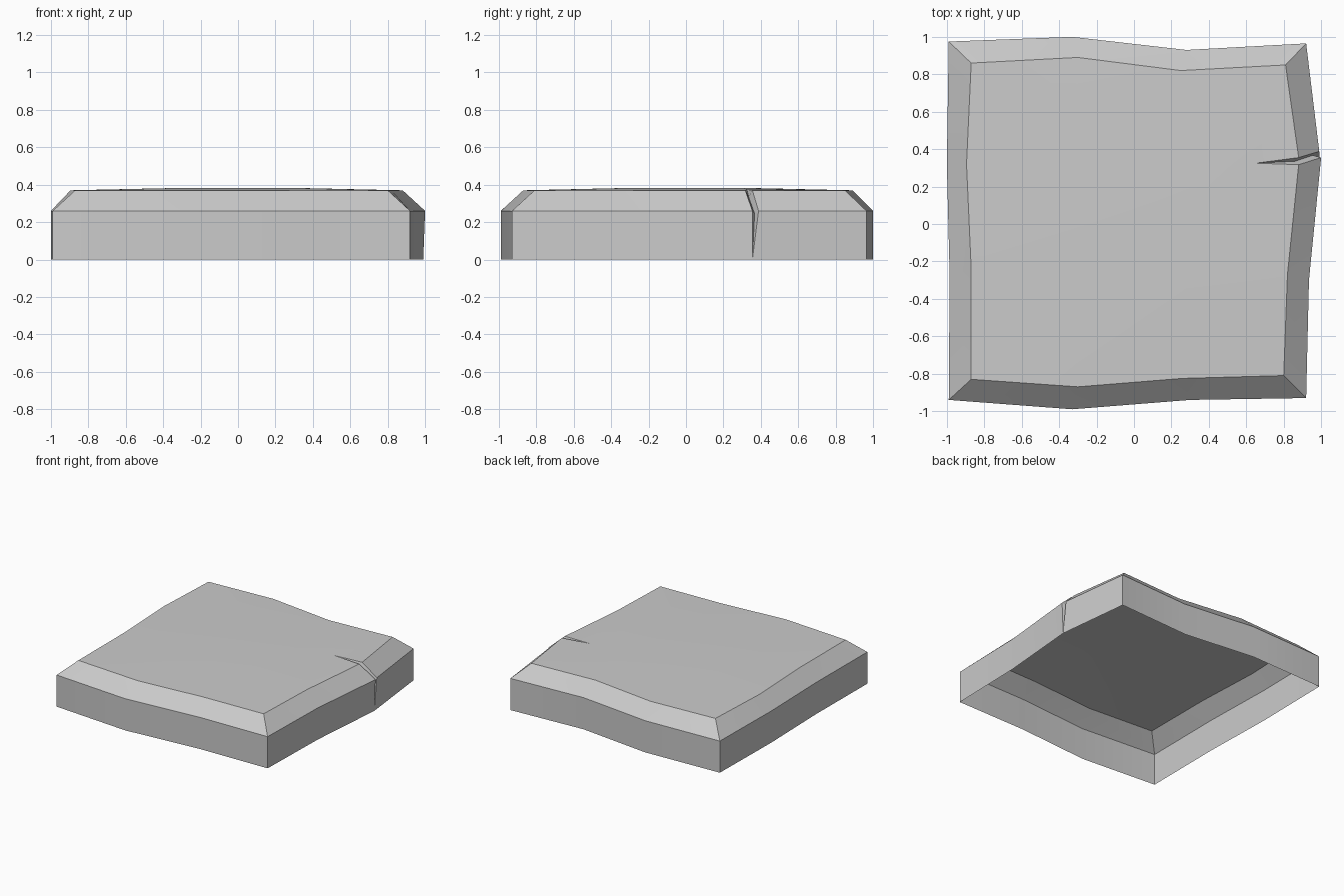
import bpy
import bmesh
import math

cube = bpy.data.objects.get("Cube")
if cube:
    bpy.data.objects.remove(cube, do_unlink=True)

SHOULDER, RIM, CROWN = 0.26, 0.37, 0.383

# Uneven outline, counter-clockwise from the front right-hand corner.
# The two neighbouring points at indices 5 and 6 are the lips of the crack.
outer = [(-0.99, -0.94), (-0.33, -0.99), (0.3, -0.94), (0.92, -0.93),
         (0.935, -0.3), (1.0, 0.355), (0.99, 0.388), (0.92, 0.965),
         (0.28, 0.93), (-0.33, 1.0), (-0.99, 0.975), (-1.0, 0.32), (-0.985, -0.28)]
inner = [(-0.87, -0.83), (-0.3, -0.87), (0.26, -0.825), (0.8, -0.81),
         (0.82, -0.27), (0.88, 0.317), (0.88, 0.355), (0.81, 0.85),
         (0.25, 0.82), (-0.3, 0.89), (-0.87, 0.86), (-0.895, 0.32), (-0.87, -0.24)]
LIP_A, LIP_B = 5, 6

bm = bmesh.new()


def ring(points, z):
    return [bm.verts.new((x, y, z)) for x, y in points]


base, shoulder, rim = ring(outer, 0), ring(outer, SHOULDER), ring(inner, RIM)
# The crack closes at the bottom edge
base[LIP_A].co = (0.99, 0.355, 0)
bm.verts.remove(base[LIP_B])
base[LIP_B] = base[LIP_A]

# Upright sides and sloping edge, left open at the crack
count = len(outer)
for i in range(count):
    if i == LIP_A:
        continue
    j = (i + 1) % count
    for low, high in ((base, shoulder), (shoulder, rim)):
        bm.faces.new((low[i], low[j], high[j], high[i]))

# Slightly crowned top
sw, se, ne, nw = ring([(-0.3, -0.3), (0.28, -0.29), (0.3, 0.3), (-0.3, 0.32)], CROWN)
tip = bm.verts.new((0.65, 0.325, 0.375))
r = rim
for face in ((r[0], r[1], sw, r[12]), (r[1], r[2], se, sw), (r[2], r[3], r[4], se),
             (se, r[4], r[LIP_A], tip, ne), (ne, tip, r[LIP_B], r[7], r[8]),
             (nw, ne, r[8], r[9]), (r[11], nw, r[9], r[10]),
             (r[12], sw, nw, r[11]), (sw, se, ne, nw)):
    bm.faces.new(face)

# V-shaped crack walls meeting at a sunken valley
valley_top = bm.verts.new((0.86, 0.335, 0.335))
valley_side = bm.verts.new((0.955, 0.367, 0.245))
for lip, flip in ((LIP_A, False), (LIP_B, True)):
    for face in ((tip, rim[lip], valley_top),
                 (rim[lip], shoulder[lip], valley_side, valley_top),
                 (shoulder[lip], base[lip], valley_side)):
        bm.faces.new(face[::-1] if flip else face)

mesh = bpy.data.meshes.new("stone_slab")
bm.to_mesh(mesh)
bm.free()
slab = bpy.data.objects.new("stone_slab", mesh)
bpy.context.collection.objects.link(slab)

# Plain grey stone
stone = bpy.data.materials.new("grey_stone")
stone.use_nodes = True
colour = (0.6, 0.6, 0.6, 1)
stone.diffuse_color = colour
stone.node_tree.nodes["Principled BSDF"].inputs["Base Color"].default_value = colour
mesh.materials.append(stone)

bpy.ops.object.select_all(action='DESELECT')
slab.select_set(True)
bpy.context.view_layer.objects.active = slab
bpy.ops.object.shade_smooth_by_angle(angle=math.radians(25))
